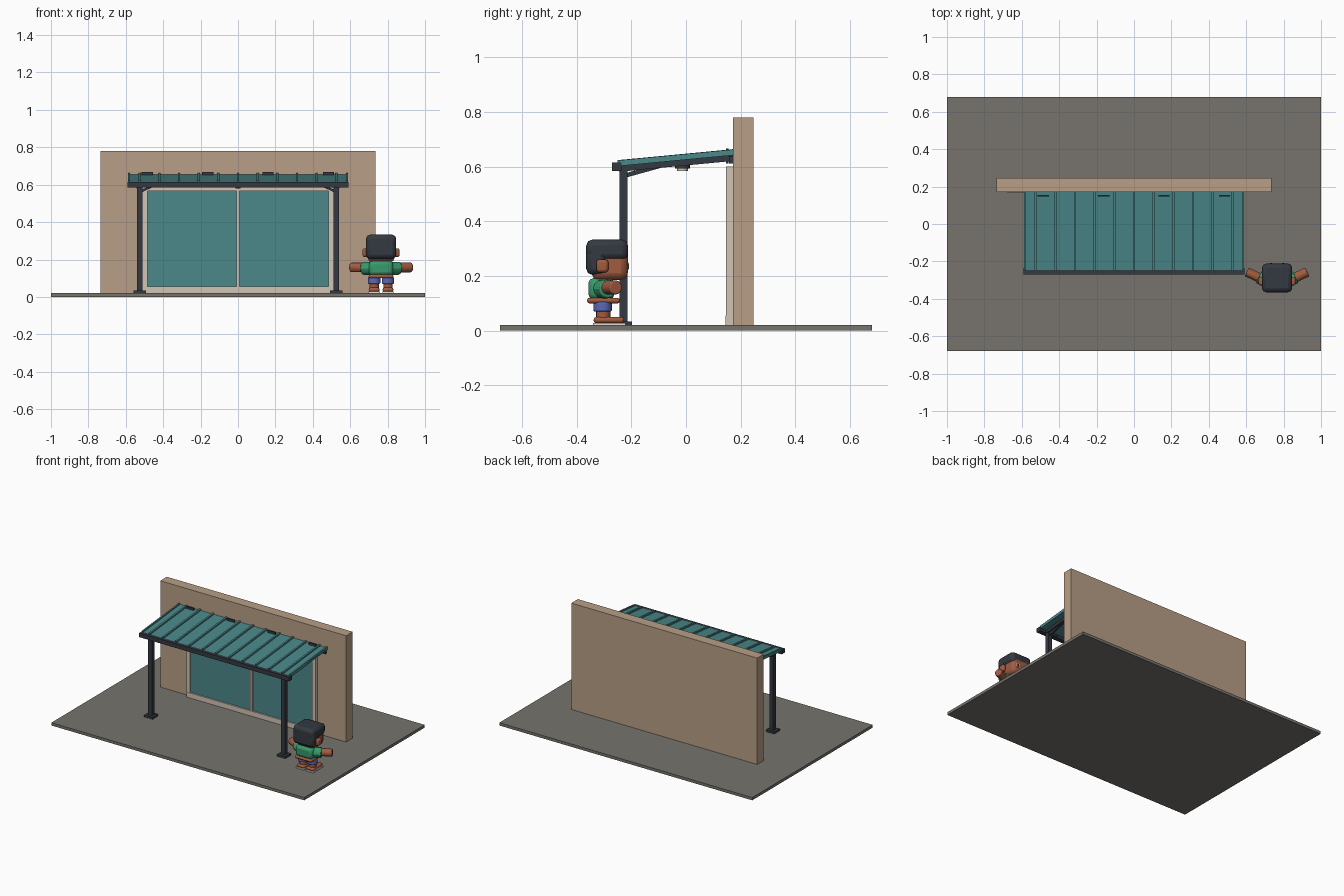
import bpy, math
from mathutils import Vector

if "Cube" in bpy.data.objects:
    bpy.data.objects.remove(bpy.data.objects["Cube"])


def material(name, r, g, b):
    m = bpy.data.materials.new(name)
    m.diffuse_color = [(c / 255) ** 2.2 for c in (r, g, b)] + [1]
    m.use_nodes = True
    m.node_tree.nodes["Principled BSDF"].inputs["Base Color"].default_value = m.diffuse_color
    return m


PAVING = material("paving grey", 118, 115, 109)
WALL = material("wall tan", 182, 157, 133)
TEAL = material("teal panel", 76, 134, 136)
DARK = material("charcoal", 55, 60, 67)
CREAM = material("cream frame", 208, 196, 180)
SKIN = material("brown skin", 160, 92, 66)
GREEN = material("shirt green", 58, 152, 108)
BLUE = material("shorts blue", 92, 104, 182)
WHITE = material("white", 228, 222, 214)


def finish(name, mat, bevel=0, segments=2):
    o = bpy.context.object
    o.name = name
    o.data.materials.append(mat)
    if bevel:
        bpy.ops.object.transform_apply(location=False, rotation=False, scale=True)
        mod = o.modifiers.new("rounding", 'BEVEL')
        mod.width, mod.segments = bevel, segments
        bpy.ops.object.shade_smooth_by_angle()
    return o


def box(name, mat, x0, x1, y0, y1, z0, z1, bevel=0, rot=(0, 0, 0)):
    bpy.ops.mesh.primitive_cube_add(size=1, rotation=rot,
                                    location=((x0 + x1) / 2, (y0 + y1) / 2, (z0 + z1) / 2))
    bpy.context.object.scale = (x1 - x0, y1 - y0, z1 - z0)
    return finish(name, mat, bevel)


def bar(name, mat, a, b, width, height):
    # Rectangular bar running between two points
    a, b = Vector(a), Vector(b)
    bpy.ops.mesh.primitive_cube_add(size=1, location=(a + b) / 2)
    o = bpy.context.object
    o.scale = (width, (b - a).length, height)
    o.rotation_euler = (b - a).to_track_quat('Y', 'Z').to_euler()
    return finish(name, mat)


def rod(name, mat, a, b, radius, sides=16, bevel=0):
    a, b = Vector(a), Vector(b)
    bpy.ops.mesh.primitive_cylinder_add(vertices=sides, radius=radius,
                                        depth=(b - a).length, location=(a + b) / 2)
    o = bpy.context.object
    o.rotation_euler = (b - a).to_track_quat('Z', 'Y').to_euler()
    o = finish(name, mat, bevel)
    bpy.ops.object.shade_smooth_by_angle()
    return o


# Ground slab, wall and small wall plate
box("ground_slab", PAVING, -1, 1, -0.68, 0.68, 0, 0.02)
box("wall", WALL, -0.735, 0.735, 0.172, 0.246, 0.02, 0.78)
box("wall_plate", WALL, -0.68, -0.53, 0.169, 0.173, 0.315, 0.43)

# Sliding door: outer frame, centre mullion and glass
for s in (-1, 1):
    box("door_jamb", CREAM, s * 0.497 - 0.013, s * 0.497 + 0.013, 0.147, 0.173, 0.02, 0.6)
    box("door_glass", TEAL, s * 0.247 - 0.24, s * 0.247 + 0.24, 0.156, 0.164, 0.055, 0.57)
box("door_head", CREAM, -0.51, 0.51, 0.147, 0.173, 0.566, 0.6)
box("door_sill", CREAM, -0.51, 0.51, 0.145, 0.173, 0.02, 0.056)
box("door_mullion", CREAM, -0.008, 0.008, 0.147, 0.173, 0.056, 0.566)


# Sloping canopy with standing seams
def roof_z(y):
    return 0.612 + 0.095 * (y + 0.245)


def sloped(name, mat, x, width, y0, y1, drop, height):
    return bar(name, mat, (x, y0, roof_z(y0) + drop), (x, y1, roof_z(y1) + drop), width, height)


sloped("roof_panel", TEAL, 0, 1.175, -0.245, 0.172, -0.004, 0.012)
for i in range(-5, 6):
    sloped("roof_seam", TEAL, i * 0.105, 0.012, -0.25, 0.172, 0.006, 0.012)
for s in (-1, 1):
    sloped("roof_edge_seam", TEAL, s * 0.582, 0.010, -0.245, 0.172, 0.005, 0.012)
for x in (-0.53, 0, 0.53):
    sloped("rafter", DARK, x, 0.026, -0.245, 0.172, -0.020, 0.022)
box("front_beam", DARK, -0.592, 0.592, -0.27, -0.236, 0.584, 0.614)
box("wall_ledger", DARK, -0.58, 0.58, 0.157, 0.173, 0.612, 0.638)
for i in range(4):
    x = -0.485 + i * 0.323
    box("wall_bracket", DARK, x - 0.03, x + 0.03, 0.147, 0.156, 0.612, 0.667)

# Ceiling lamp
rod("lamp_body", DARK, (0, -0.013, 0.593), (0, -0.013, 0.615), 0.027)
rod("lamp_lens", CREAM, (0, -0.013, 0.584), (0, -0.013, 0.593), 0.020)

# Posts, foot plates and knee braces
for s in (-1, 1):
    x = s * 0.525
    box("post", DARK, x - 0.015, x + 0.015, -0.243, -0.214, 0.02, 0.602)
    box("post_foot", DARK, x - 0.033, x + 0.033, -0.262, -0.198, 0.02, 0.034)
    bar("side_brace", DARK, (x, -0.22, 0.568), (x, -0.09, 0.604), 0.016, 0.016)
    bar("front_brace", DARK, (x, -0.229, 0.562), (s * 0.455, -0.235, 0.594), 0.014, 0.012)

# Child facing the door: head and hair
CX = 0.765
box("head", SKIN, CX - 0.072, CX + 0.072, -0.345, -0.213, 0.185, 0.31, 0.025)
box("hair_top", DARK, CX - 0.081, CX + 0.081, -0.365, -0.212, 0.258, 0.333, 0.022)
box("hair_back", DARK, CX - 0.081, CX + 0.081, -0.365, -0.29, 0.204, 0.32, 0.022)
for s in (-1, 1):
    x = CX + s * 0.085
    box("ear", SKIN, x - 0.014, x + 0.014, -0.328, -0.284, 0.213, 0.26, 0.01)
    x = CX + s * 0.032
    box("eye", WHITE, x - 0.014, x + 0.014, -0.215, -0.210, 0.222, 0.25)
    box("pupil", DARK, x - 0.006, x + 0.006, -0.212, -0.208, 0.226, 0.246)

# Body, arms and legs
box("neck", SKIN, CX - 0.03, CX + 0.03, -0.325, -0.27, 0.17, 0.2)
box("shirt", GREEN, CX - 0.065, CX + 0.065, -0.357, -0.262, 0.115, 0.192, 0.018)
box("waist", SKIN, CX - 0.066, CX + 0.066, -0.362, -0.242, 0.1, 0.12, 0.008)
for s in (-1, 1):
    def at(x, y, z=0.158):
        return (CX + s * x, y, z)
    rod("sleeve", GREEN, at(0.045, -0.31, 0.153), at(0.098, -0.284, 0.153), 0.035, 12, 0.006)
    rod("arm", SKIN, at(0.085, -0.292), at(0.162, -0.256), 0.026, 12, 0.005)
    x = CX + s * 0.037
    rod("shorts_leg", BLUE, (x, -0.305, 0.07), (x, -0.305, 0.105), 0.034, 14, 0.005)
    rod("leg", SKIN, (x, -0.303, 0.035), (x, -0.303, 0.075), 0.026, 14)
    box("foot", SKIN, x - 0.029, x + 0.029, -0.338, -0.226, 0.027, 0.05, 0.01)
    box("sole", WHITE, x - 0.030, x + 0.030, -0.340, -0.222, 0.02, 0.028)
